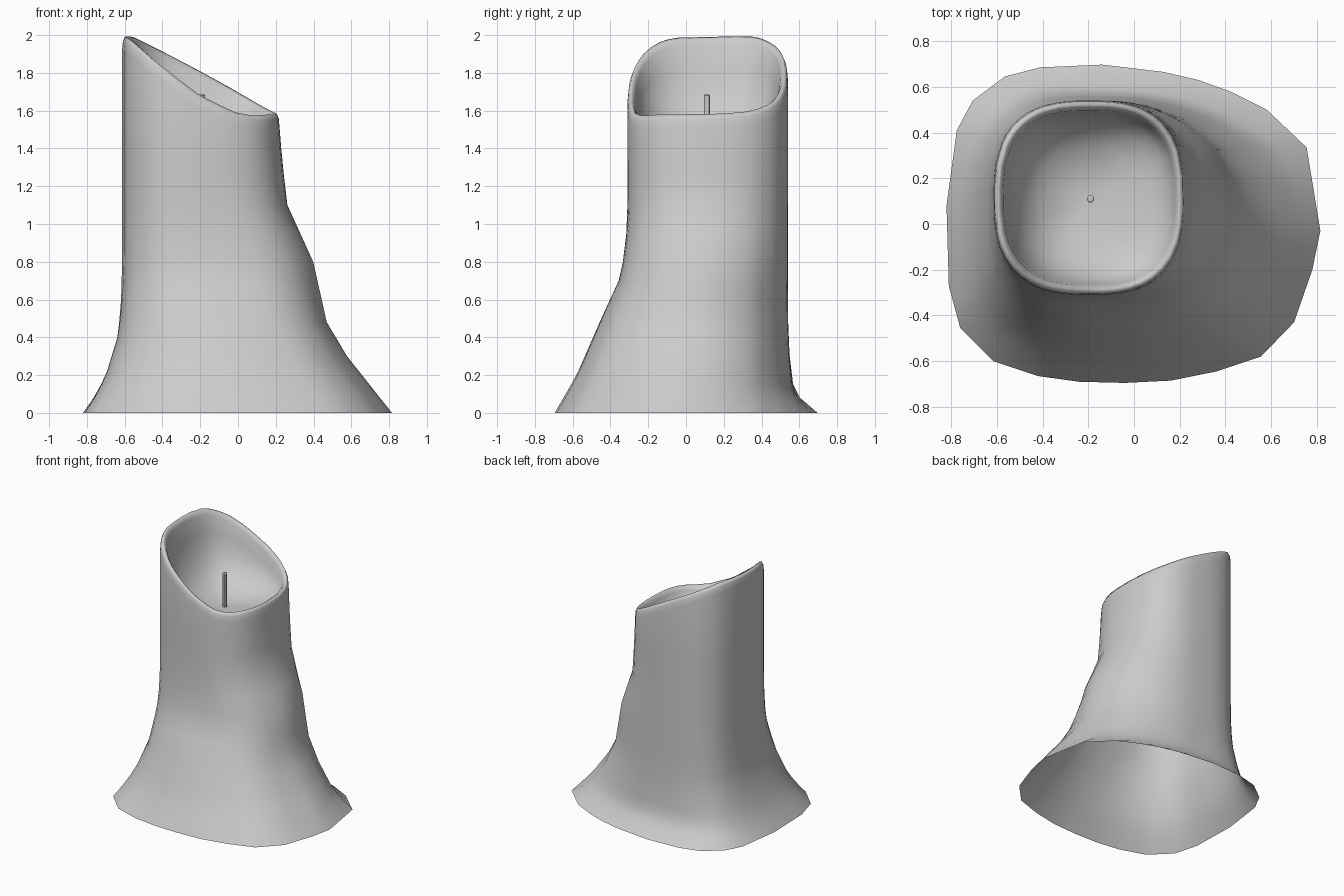
import bpy, math
from mathutils import Vector

if "Cube" in bpy.data.objects:
    bpy.data.objects.remove(bpy.data.objects["Cube"])

CX, CY, HX, HY = -0.197, 0.115, 0.417, 0.425   # upright tube centre and half sizes

# melted foot outline, counter-clockwise
FOOT = [(.815, -.03), (.755, .335), (.58, .5), (.42, .58), (.28, .63), (.13, .665),
        (-.14, .697), (-.41, .685), (-.565, .645), (-.705, .54), (-.775, .41), (-.82, .08),
        (-.81, -.27), (-.76, -.455), (-.615, -.6), (-.42, -.665), (-.24, -.69),
        (-.04, -.695), (.16, -.685), (.36, -.645), (.555, -.58), (.7, -.43), (.78, -.2)]

# how far each side flares from tube (0) to foot (1) with height
FLARE = {
    'right': [(0, 1), (.15, .8), (.3, .6), (.48, .42), (.8, .3), (1.1, .07), (1.3, .03), (1.5, 0)],
    'left': [(0, 1), (.1, .67), (.2, .42), (.4, .12), (.55, .03), (.8, 0)],
    'front': [(0, 1), (.2, .7), (.5, .36), (.7, .12), (.8, .06), (1, 0)],
    'back': [(0, 1), (.08, .4), (.15, .17), (.3, .06), (.5, 0)],
}
RIM_FRONT = [(-.6, 1.98), (-.45, 1.86), (-.2, 1.68), (0, 1.585), (.1, 1.565), (.22, 1.575)]
RIM_BACK = [(-.57, 2.0), (.22, 1.59)]


def interp(table, v):
    if v <= table[0][0]:
        return table[0][1]
    for (a, p), (b, q) in zip(table, table[1:]):
        if v <= b:
            return p + (q - p) * (v - a) / (b - a)
    return table[-1][1]


def tube(ang, s=1.0):
    c, n = (math.cos(ang), math.sin(ang)), 2.7
    r = s / (abs(c[0]) ** n + abs(c[1]) ** n) ** (1 / n)
    return CX + HX * r * c[0], CY + HY * r * c[1]


def rim_height(x, y):
    t = min(1, max(0, (y - CY + HY) / (2 * HY)))
    return interp(RIM_FRONT, x) * (1 - t) + interp(RIM_BACK, x) * t


def flare(ang, z):
    c, s = math.cos(ang), math.sin(ang)
    fx = interp(FLARE['right' if c > 0 else 'left'], z)
    fy = interp(FLARE['front' if s < 0 else 'back'], z)
    return fx * c * c + fy * s * s


def make_object(name, verts, faces):
    me = bpy.data.meshes.new(name)
    me.from_pydata(verts, [], faces)
    ob = bpy.data.objects.new(name, me)
    bpy.context.collection.objects.link(ob)
    for p in me.polygons:
        p.use_smooth = True
    return ob


# foot points with midpoints added for a rounder tube
cols = []
for i, p in enumerate(FOOT):
    q = FOOT[(i + 1) % len(FOOT)]
    cols += [p, ((p[0] + q[0]) / 2, (p[1] + q[1]) / 2)]
N = len(cols)
angles = [math.atan2(y / .695, x / .815) for x, y in cols]

rings = []
# outer wall
for z in (0, .08, .15, .22, .3, .4, .48, .6, .7, .8, .95, 1.1, 1.25, 1.4):
    ring = []
    for (fx, fy), a in zip(cols, angles):
        tx, ty = tube(a)
        f = flare(a, z)
        ring.append((tx + (fx - tx) * f, ty + (fy - ty) * f, z))
    rings.append(ring)
# rounded lip, then melted bowl: (scale, drop below rim, share of the way to bowl floor)
FLOOR = 1.42
for s, drop, share in [(1, .07, 0), (.99, .025, 0), (.965, 0, 0), (.93, .008, 0), (.9, .035, 0),
                       (.87, .04, .25), (.81, .03, .5), (.7, .02, .72), (.52, .01, .88),
                       (.28, 0, .97), (.1, 0, 1)]:
    ring = []
    for a in angles:
        x, y = tube(a, s)
        z = rim_height(*tube(a)) - drop
        ring.append((x, y, z + (FLOOR - z) * share))
    rings.append(ring)

verts = [v for r in rings for v in r] + [(CX, CY, FLOOR)]
faces = [(i * N + j, i * N + (j + 1) % N, (i + 1) * N + (j + 1) % N, (i + 1) * N + j)
         for i in range(len(rings) - 1) for j in range(N)]
last = (len(rings) - 1) * N
faces += [(last + j, last + (j + 1) % N, len(verts) - 1) for j in range(N)]
make_object("candle_wax", verts, faces)

# wick
bpy.ops.mesh.primitive_cylinder_add(vertices=12, radius=.016, depth=.28,
                                    location=(-.19, .11, 1.545))
wick = bpy.context.object
wick.name = "wick"
bev = wick.modifiers.new("round_ends", 'BEVEL')
bev.width, bev.segments = .006, 2
bpy.ops.object.shade_smooth_by_angle()
